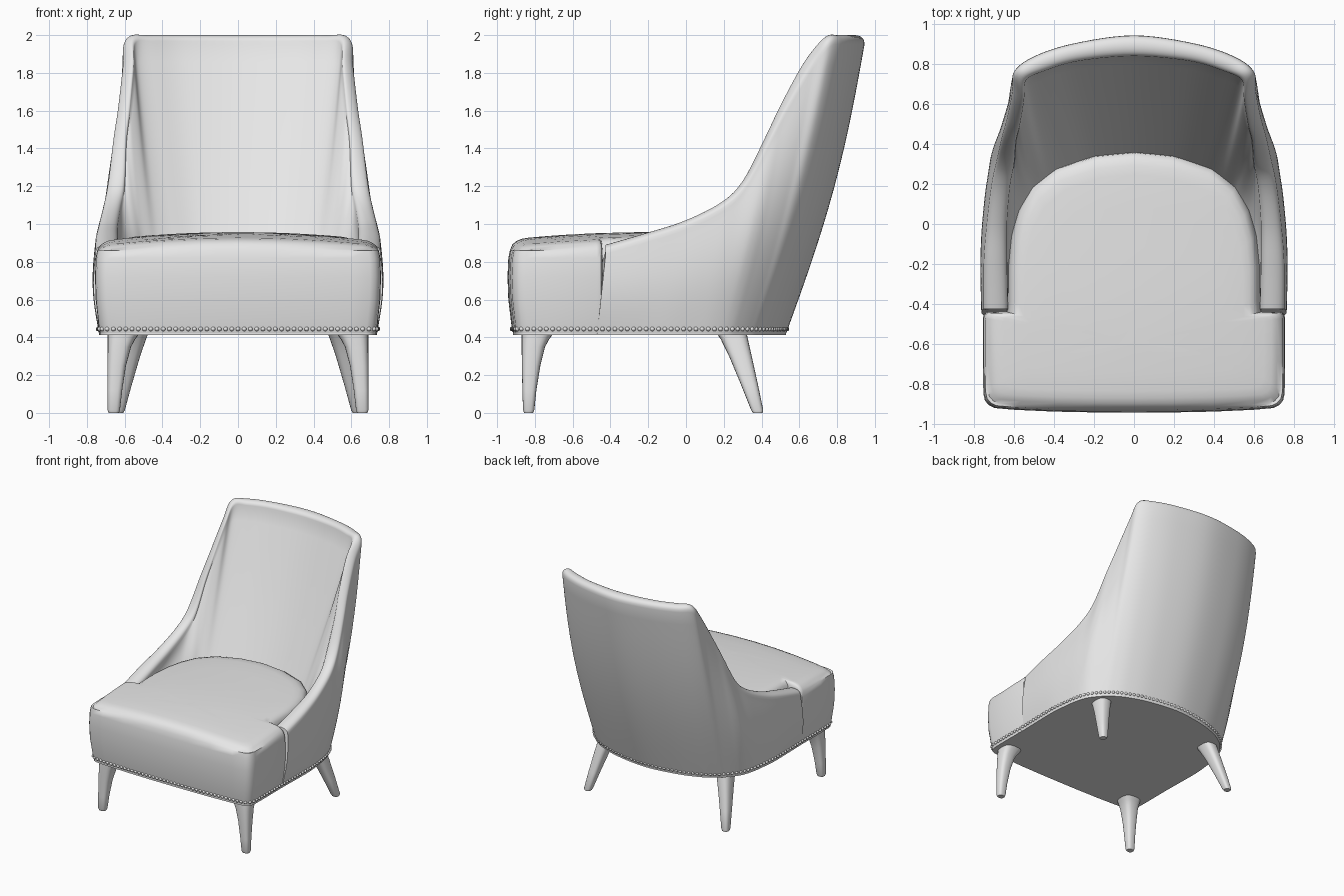
import bpy, bmesh, math
from mathutils import Vector

cube = bpy.data.objects.get("Cube")
if cube:
    bpy.data.objects.remove(cube, do_unlink=True)

GREY = 0.8
fabric = bpy.data.materials.new("plain_grey")
fabric.use_nodes = True
fabric.diffuse_color = (GREY, GREY, GREY, 1)
for node in fabric.node_tree.nodes:
    if node.type == 'BSDF_PRINCIPLED':
        node.inputs["Base Color"].default_value = (GREY, GREY, GREY, 1)


def finish(name, bm, angle=45):
    """Turn a bmesh into a smooth shaded object."""
    bmesh.ops.recalc_face_normals(bm, faces=bm.faces[:])
    mesh = bpy.data.meshes.new(name)
    bm.to_mesh(mesh)
    bm.free()
    mesh.materials.append(fabric)
    obj = bpy.data.objects.new(name, mesh)
    bpy.context.collection.objects.link(obj)
    bpy.ops.object.select_all(action='DESELECT')
    obj.select_set(True)
    bpy.context.view_layer.objects.active = obj
    bpy.ops.object.shade_smooth_by_angle(angle=math.radians(angle))
    return obj


def loft(name, rings, angle=45):
    """Bridge closed rings of equal length and cap both ends."""
    bm = bmesh.new()
    loops = [[bm.verts.new(p) for p in ring] for ring in rings]
    for a, b in zip(loops, loops[1:]):
        for i in range(len(a)):
            j = (i + 1) % len(a)
            bm.faces.new((a[i], a[j], b[j], b[i]))
    bm.faces.new(loops[0])
    bm.faces.new(loops[-1])
    return finish(name, bm, angle)


def spline(rows, steps):
    """Catmull-Rom interpolation of rows of numbers."""
    out = []
    for k in range(len(rows) - 1):
        a, b, c, d = (rows[min(max(k + o, 0), len(rows) - 1)] for o in (-1, 0, 1, 2))
        for s in range(steps):
            t = s / steps
            out.append([q + (r - p) * t / 2 + (p - 2.5 * q + 2 * r - w / 2) * t * t
                        + (1.5 * (q - r) + (w - p) / 2) * t ** 3
                        for p, q, r, w in zip(a, b, c, d)])
    return out + [list(rows[-1])]


BASE = 0.42

# Shell stations, arm front to back centre:
# outer rim x y z, outer foot x y, inner rim x y, inner foot x y
stations = [
    (.755, -.425, .89, .73, -.47, .63, -.425, .62, -.45),
    (.755, -.2, .955, .735, -.25, .635, -.2, .615, -.22),
    (.74, 0, 1.02, .735, -.1, .635, 0, .60, -.07),
    (.715, .2, 1.12, .72, .05, .62, .19, .57, .02),
    (.69, .32, 1.24, .705, .14, .60, .3, .54, .08),
    (.66, .45, 1.48, .68, .22, .59, .42, .51, .13),
    (.635, .54, 1.65, .65, .27, .57, .5, .49, .16),
    (.61, .67, 1.87, .6, .33, .55, .62, .45, .19),
    (.6, .765, 1.99, .55, .375, .54, .72, .40, .22),
    (.5, .84, 2, .45, .435, .45, .765, .32, .255),
    (.3, .905, 2, .27, .495, .28, .815, .19, .295),
    (0, .945, 2, 0, .53, 0, .84, 0, .31),
]


def mirrored(row):
    return [-v if i in (0, 3, 5, 7) else v for i, v in enumerate(row)]


columns = spline(stations + [mirrored(r) for r in stations[-2::-1]], 6)


def section(k):
    """Closed cross-section of the shell at one column."""
    ox, oy, top, fx, fy, ix, iy, gx, gy = columns[k]
    before, after = columns[max(k - 1, 0)], columns[min(k + 1, len(columns) - 1)]
    along = Vector((after[3] - before[3], after[4] - before[4]))
    out = Vector((along.y, -along.x)).normalized()
    cap = 0.05
    wall = top - cap
    foot, rim = Vector((fx, fy)), Vector((ox, oy))
    inner_rim, inner_foot = Vector((ix, iy)), Vector((gx, gy))
    bulge = 0.045 * min(1, top - BASE)
    pts = []
    for i in range(14):
        t = i / 14
        p = foot.lerp(rim, t) + out * bulge * math.sin(math.pi * t)
        pts.append((p.x, p.y, BASE + (wall - BASE) * t))
    for i in range(13):
        a = math.pi * i / 12
        p = rim.lerp(inner_rim, (1 - math.cos(a)) / 2)
        pts.append((p.x, p.y, wall + cap * max(math.sin(a), 0) ** 0.7))
    low = min(0.82, wall - 0.05)
    for i in range(1, 13):
        t = i / 12
        p = inner_rim.lerp(inner_foot, t) + out * 0.01 * math.sin(math.pi * t)
        pts.append((p.x, p.y, wall + (low - wall) * t))
    return pts


# Sculpted back and arms
loft("back_and_arms", [section(k) for k in range(len(columns))])

# T-shaped seat, front centre round to back centre
front_half = [(0, -.945), (.2, -.944), (.4, -.94), (.6, -.931), (.7, -.922),
              (.728, -.908), (.747, -.885), (.755, -.85), (.757, -.7), (.757, -.47),
              (.752, -.45), (.738, -.442)]
rear_half = [(.64, -.44), (.635, -.38), (.635, -.2), (.62, -.05), (.585, .08),
             (.52, .2), (.40, .30), (.2, .365), (0, .385)]


def both_sides(half):
    return half + [(-x, y) for x, y in half[-2:0:-1]]


MID = -0.6


def shrink(x, y, s):
    """Scale towards the seat middle, faster along the short front."""
    return x * s, MID + (y - MID) * (s ** 2.5 if y < MID else s)


def crown(x, y):
    return 0.957 - 0.08 * x * x - 0.073 * min(y + 0.2, 0) ** 2


outline = both_sides(front_half + rear_half)
seat_rings = []
for z, s in ((BASE, .965), (.46, .975), (.6, .995), (.72, 1), (.82, .995), (.86, .985)):
    seat_rings.append([(*shrink(x, y, s), z) for x, y in outline])
for drop, s in ((.028, .97), (.012, .945), (.003, .91), (0, .86),
                (0, .7), (0, .5), (0, .3), (0, .1)):
    flat = [shrink(x, y, s) for x, y in outline]
    seat_rings.append([(x, y, crown(x, y) - drop) for x, y in flat])
loft("seat", seat_rings)

# Underside panel following the lower edge
side_feet = [(c[3], c[4]) for c in columns[:len(columns) // 2 + 1]]
lower_half = [shrink(x, y, .966) for x, y in front_half[:-3]] + side_feet
lower_edge = both_sides(lower_half)
loft("base_panel", [[(x, y, z) for x, y in lower_edge] for z in (.413, .43)], 30)

# Row of nail heads along the lower edge
bm = bmesh.new()
spacing, due = 0.033, 0.0
for a, b in zip(lower_edge, lower_edge[1:] + lower_edge[:1]):
    a, b = Vector(a), Vector(b)
    length = (b - a).length
    outward = Vector((b.y - a.y, a.x - b.x)).normalized() * 0.005
    while due < length:
        p = a.lerp(b, due / length) + outward
        ball = bmesh.ops.create_icosphere(bm, subdivisions=2, radius=0.012)
        bmesh.ops.translate(bm, verts=ball["verts"], vec=(p.x, p.y, .444))
        due += spacing
    due -= length
finish("nail_heads", bm, 60)


def leg(name, side, levels):
    """Tapered leg from levels of z, centre x y and half width and depth."""
    rings = []
    for z, cx, cy, w, d in levels:
        ring = []
        for i in range(24):
            a = math.tau * i / 24
            c, s = math.cos(a), math.sin(a)
            ring.append((side * (cx + w * math.copysign(abs(c) ** .7, c)),
                         cy + d * math.copysign(abs(s) ** .7, s), z))
        rings.append(ring)
    loft(name, rings)


front_leg = [(.425, .605, -.785, .085, .085), (.39, .617, -.797, .073, .073),
             (.35, .628, -.808, .062, .062), (.25, .642, -.82, .049, .049),
             (.12, .652, -.829, .039, .037), (.015, .658, -.833, .033, .03),
             (0, .658, -.833, .027, .024)]
back_leg = [(.425, .535, .24, .062, .08), (.39, .545, .256, .058, .072),
            (.3, .568, .288, .05, .06), (.15, .602, .336, .04, .045),
            (.015, .63, .377, .031, .032), (0, .632, .38, .025, .026)]
for side, word in ((1, "left"), (-1, "right")):
    leg("front_leg_" + word, side, front_leg)
    leg("back_leg_" + word, side, back_leg)
